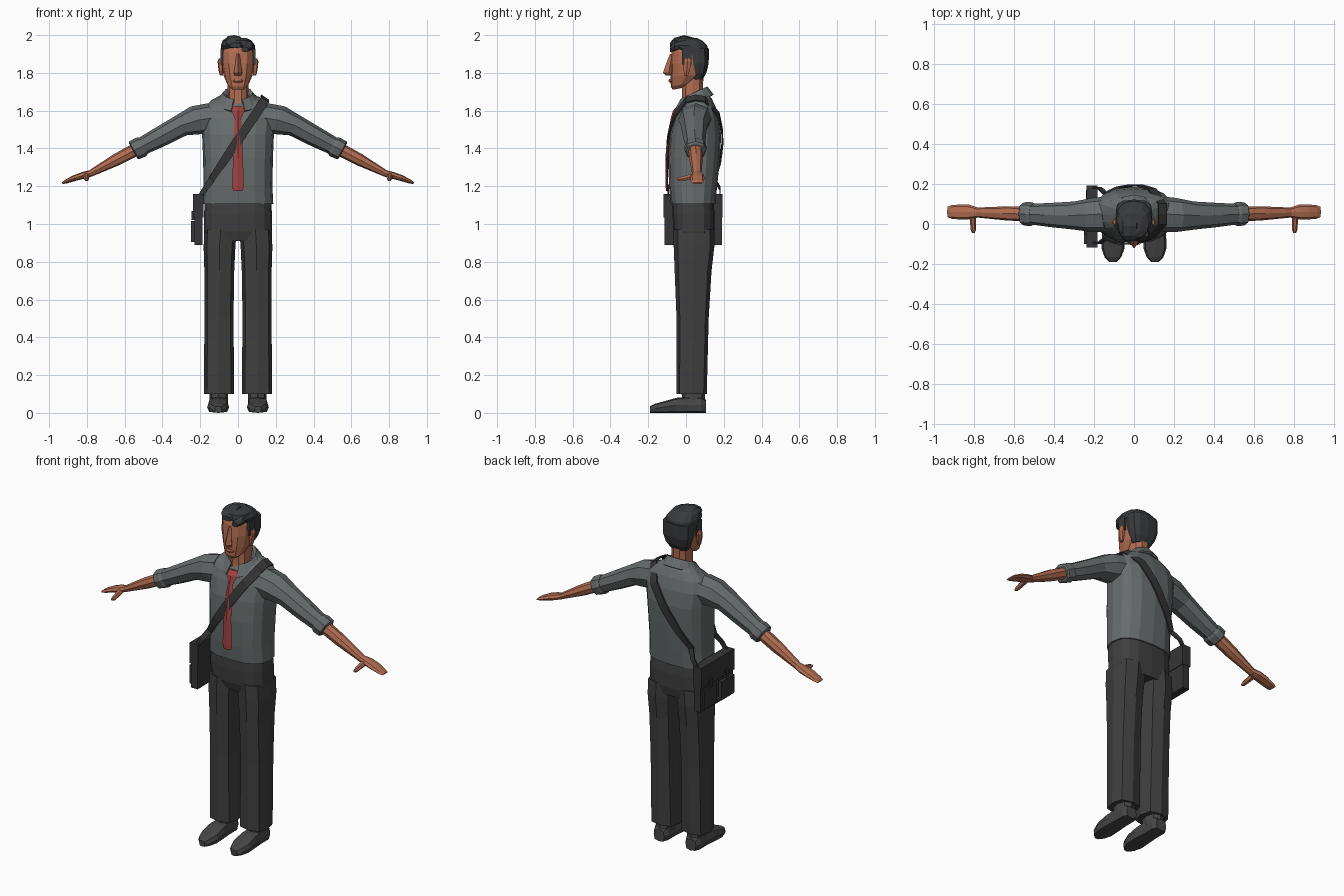
import bpy, bmesh, math
from mathutils import Vector
from mathutils.bvhtree import BVHTree


def material(name, r, g, b):
    m = bpy.data.materials.new(name)
    m.diffuse_color = (r, g, b, 1)
    return m


SKIN = material("skin", 0.45, 0.155, 0.085)
SHIRT = material("shirt grey", 0.135, 0.15, 0.15)
TROUSERS = material("trouser grey", 0.05, 0.05, 0.051)
HAIR = material("hair black", 0.04, 0.042, 0.045)
SHOE = material("shoe grey", 0.062, 0.062, 0.065)
TIE = material("tie red", 0.36, 0.055, 0.055)
BAG = material("bag black", 0.036, 0.036, 0.038)


def finish(name, bm, mat, mirror=False, thick=0):
    bmesh.ops.recalc_face_normals(bm, faces=bm.faces)
    me = bpy.data.meshes.new(name)
    bm.to_mesh(me)
    bm.free()
    me.materials.append(mat)
    ob = bpy.data.objects.new(name, me)
    bpy.context.collection.objects.link(ob)
    if thick:
        sol = ob.modifiers.new("thickness", 'SOLIDIFY')
        sol.thickness = thick
        sol.offset = 0
    if mirror:
        ob.modifiers.new("mirror", 'MIRROR').use_clip = False
    return ob


def ring(c, u, v, n, p=2.0):
    """Superellipse cross-section around c with half axes u and v."""
    pts = []
    for i in range(n):
        a = 2 * math.pi * i / n
        ca, sa = math.cos(a), math.sin(a)
        pw = lambda t: math.copysign(abs(t) ** (2 / p), t) if abs(t) > 1e-6 else 0
        pts.append(Vector(c) + Vector(u) * pw(ca) + Vector(v) * pw(sa))
    return pts


def loft(name, rings, mat, mirror=False, closed=True, thick=0):
    bm = bmesh.new()
    vs = [[bm.verts.new(p) for p in r] for r in rings]
    n = len(vs[0])
    for a, b in zip(vs, vs[1:]):
        for i in range(n if closed else n - 1):
            j = (i + 1) % n
            bm.faces.new((a[i], a[j], b[j], b[i]))
    if closed:
        bm.faces.new(vs[0])
        bm.faces.new(vs[-1])
    return finish(name, bm, mat, mirror, thick)


def stack(name, rows, mat, n=12, p=2.3, mirror=False):
    """Loft upwards; rows are (z, x centre, half width, y front, y back, tilt)."""
    rs = []
    for z, x, rx, y0, y1, tilt in rows:
        ry = (y1 - y0) / 2
        rs.append(ring((x, (y0 + y1) / 2, z), (rx, 0, 0), (0, ry, tilt * ry), n, p))
    return loft(name, rs, mat, mirror)


def limb(name, rows, mat, n=8, p=2.3):
    """Loft along the lowered arm; rows are (x, y, z, half height, half depth)."""
    rs = [ring((x, y, z), (0.48 * h, 0, 0.87 * h), (0, d, 0), n, p) for x, y, z, h, d in rows]
    return loft(name, rs, mat, True)


def box(name, x0, x1, y0, y1, z0, z1, mat, mirror=False):
    bm = bmesh.new()
    bmesh.ops.create_cube(bm, size=1)
    for v in bm.verts:
        v.co = ((x0 + x1) / 2 + v.co.x * (x1 - x0), (y0 + y1) / 2 + v.co.y * (y1 - y0),
                (z0 + z1) / 2 + v.co.z * (z1 - z0))
    return finish(name, bm, mat, mirror)


# Shirt body, sleeves and rolled cuffs
torso = stack("shirt_body", [
    (1.105, 0, .187, -.08, .155, 0), (1.20, 0, .182, -.09, .165, 0),
    (1.35, 0, .185, -.094, .18, 0), (1.47, 0, .19, -.085, .186, 0),
    (1.56, 0, .20, -.062, .175, 0), (1.615, 0, .185, -.045, .155, .1),
    (1.645, 0, .15, -.035, .135, .25), (1.675, 0, .085, -.02, .10, .5)], SHIRT, 16, 2.6)
limb("sleeve", [(.12, .05, 1.565, .085, .09), (.21, .045, 1.55, .083, .085),
                (.30, .042, 1.522, .06, .07), (.42, .045, 1.457, .054, .06),
                (.53, .05, 1.40, .046, .05)], SHIRT)
limb("rolled_cuff", [(.50, .05, 1.415, .05, .054), (.515, .05, 1.407, .056, .06),
                     (.55, .05, 1.39, .054, .058), (.555, .05, 1.387, .045, .05)], SHIRT)

# Forearms, hands and thumbs
limb("forearm_and_hand", [
    (.53, .05, 1.40, .035, .038), (.64, .053, 1.342, .033, .035), (.78, .057, 1.268, .018, .025),
    (.82, .06, 1.257, .019, .036), (.865, .06, 1.243, .016, .038), (.91, .06, 1.225, .011, .034),
    (.93, .06, 1.216, .005, .026)], SKIN)
loft("thumb", [ring((x, y, z), (r, 0, 0), (0, 0, r), 6) for x, y, z, r in
               ((.805, .045, 1.255, .018), (.803, .005, 1.245, .015),
                (.802, -.03, 1.238, .013), (.802, -.045, 1.236, .007))], SKIN, True)

# Trousers
stack("trouser_hips", [(.91, 0, .165, -.05, .14, 0), (.96, 0, .18, -.066, .15, 0),
                       (1.05, 0, .18, -.072, .152, 0), (1.13, 0, .175, -.07, .145, 0)],
      TROUSERS, 16, 2.8)
stack("trouser_leg", [(.10, .10, .08, -.05, .11, 0), (.50, .101, .077, -.05, .12, 0),
                      (.75, .099, .079, -.06, .135, 0), (.88, .098, .084, -.065, .15, 0),
                      (.97, .092, .086, -.066, .15, 0)], TROUSERS, 8, 3, True)

# Shoes, lofted from heel to toe
stack("shoe_ankle", [(.05, .102, .048, -.02, .10, 0), (.14, .102, .05, -.025, .10, 0)],
      SHOE, 8, 2.5, True)
loft("shoe", [ring((.105, y, h / 2), (w, 0, 0), (0, 0, h / 2), 8, 3.5) for y, w, h in
              ((.105, .035, .07), (.08, .05, .085), (.01, .05, .085), (-.05, .055, .08),
               (-.12, .058, .06), (-.165, .042, .048), (-.19, .018, .035))], SHOE, True)

# Neck, head, nose and ears
stack("neck", [(1.60, 0, .06, -.035, .08, .3), (1.67, 0, .054, -.025, .09, .3),
               (1.78, 0, .055, -.02, .095, 0)], SKIN, 10)
stack("head", [(1.715, 0, .034, -.07, -.025, .2), (1.738, 0, .056, -.08, .03, .2),
               (1.785, 0, .076, -.083, .085, 0), (1.85, 0, .087, -.082, .105, 0),
               (1.91, 0, .086, -.077, .105, 0), (1.955, 0, .07, -.06, .09, 0)], SKIN, 12, 2.4)
stack("nose", [(1.785, 0, .017, -.105, -.06, 0), (1.80, 0, .023, -.122, -.06, 0),
               (1.85, 0, .014, -.105, -.06, 0), (1.90, 0, .01, -.085, -.06, 0)], SKIN, 4, 2)
stack("lips", [(1.75, 0, .022, -.088, -.05, 0), (1.757, 0, .03, -.093, -.05, 0),
               (1.768, 0, .022, -.089, -.05, 0)], SKIN, 8, 2)
stack("ear", [(1.785, .088, .008, -.012, .012, 0), (1.82, .092, .012, -.015, .024, 0),
              (1.86, .094, .014, -.014, .03, 0), (1.875, .092, .01, -.005, .022, 0)],
      SKIN, 6, 2.3, True)

# Hair: crown, back, sideburns and combed locks
stack("hair_crown", [(1.915, 0, .091, -.06, .122, -.12), (1.945, 0, .09, -.082, .112, 0),
                     (1.972, -.005, .076, -.075, .085, 0), (1.986, -.01, .05, -.05, .055, 0)],
      HAIR, 12, 2.4)
stack("hair_back", [(1.765, 0, .055, .03, .088, 0), (1.80, 0, .076, .028, .108, 0),
                    (1.85, 0, .091, .02, .12, 0), (1.93, 0, .091, .0, .122, 0)], HAIR, 12, 2.8)
box("sideburn", .07, .092, -.022, .03, 1.845, 1.93, HAIR, True)
for side, x, w, top in (("main", -.022, .045, 2.0), ("side", .052, .027, 1.978)):
    loft("hair_lock_" + side, [ring((x * s, y, top - d - h), (w * s, 0, 0), (0, 0, h), 8, 2.4)
                               for y, s, d, h in ((-.085, .7, .04, .014), (-.06, 1, .014, .024),
                                                  (-.01, 1, 0, .026), (.05, 1, .016, .024),
                                                  (.095, .7, .05, .018))], HAIR)

# Open folded collar: a strip around the neck, lower at the front
angles = [math.radians(18 + 324 * i / 12) for i in range(13)]
loft("collar", [[Vector((rx * math.sin(a), .04 - ry * math.cos(a), z - dz * math.cos(a)))
                 for a in angles]
                for rx, ry, z, dz in ((.064, .065, 1.675, .04), (.078, .072, 1.688, .034),
                                      (.112, .102, 1.638, .044))], SHIRT, closed=False, thick=.012)

# Tie: knot and blade follow the chest
loft("tie", [ring((0, y, z), (w, 0, 0), (0, d, 0), 4, 3) for y, z, w, d in
             ((-.035, 1.625, .036, .012), (-.055, 1.60, .034, .014), (-.07, 1.558, .017, .011),
              (-.092, 1.46, .022, .009), (-.102, 1.35, .026, .007), (-.101, 1.20, .031, .007),
              (-.10, 1.175, .024, .006))], TIE)

# Bag strap: traced over chest, shoulder and back
bm = bmesh.new()
bm.from_mesh(torso.data)
tree = BVHTree.FromBMesh(bm)
bm.free()


def strap_side(sign, edge):
    pts = []
    for i in range(10):
        t = i / 10.5
        p = Vector((-.205 + .345 * t, edge, 1.14 + .51 * t))
        if t > .18:
            hit = tree.ray_cast(Vector((p.x, sign, p.z)), Vector((0, -sign, 0)))[0]
            if hit:
                p.y = hit.y + sign * .010
        pts.append(p)
    return pts


path = strap_side(-1, -.095) + [Vector((.142, y, z)) for y, z in ((0, 1.655), (.05, 1.668), (.1, 1.66))]
path += strap_side(1, .18)[::-1]
across = Vector((.83, 0, -.55))
strips = []
for p in path:
    w = .012 + .013 * min(1, max(0, (p.z - 1.14) / .25))
    strips.append([p - across * w, p + across * w])
loft("bag_strap", strips, BAG, closed=False, thick=.008)

# Shoulder bag on the hip
box("bag_body", -.23, -.187, -.115, .19, .89, 1.13, BAG)
box("bag_flap", -.238, -.183, -.118, .193, 1.035, 1.158, BAG)
box("bag_front_pocket", -.25, -.22, -.10, .02, .905, 1.015, BAG)
box("bag_rear_pocket", -.24, -.22, .05, .17, .905, 1.015, BAG)
for y in (-.04, .11):
    box("bag_buckle", -.246, -.23, y - .013, y + .013, 1.02, 1.07, BAG)
